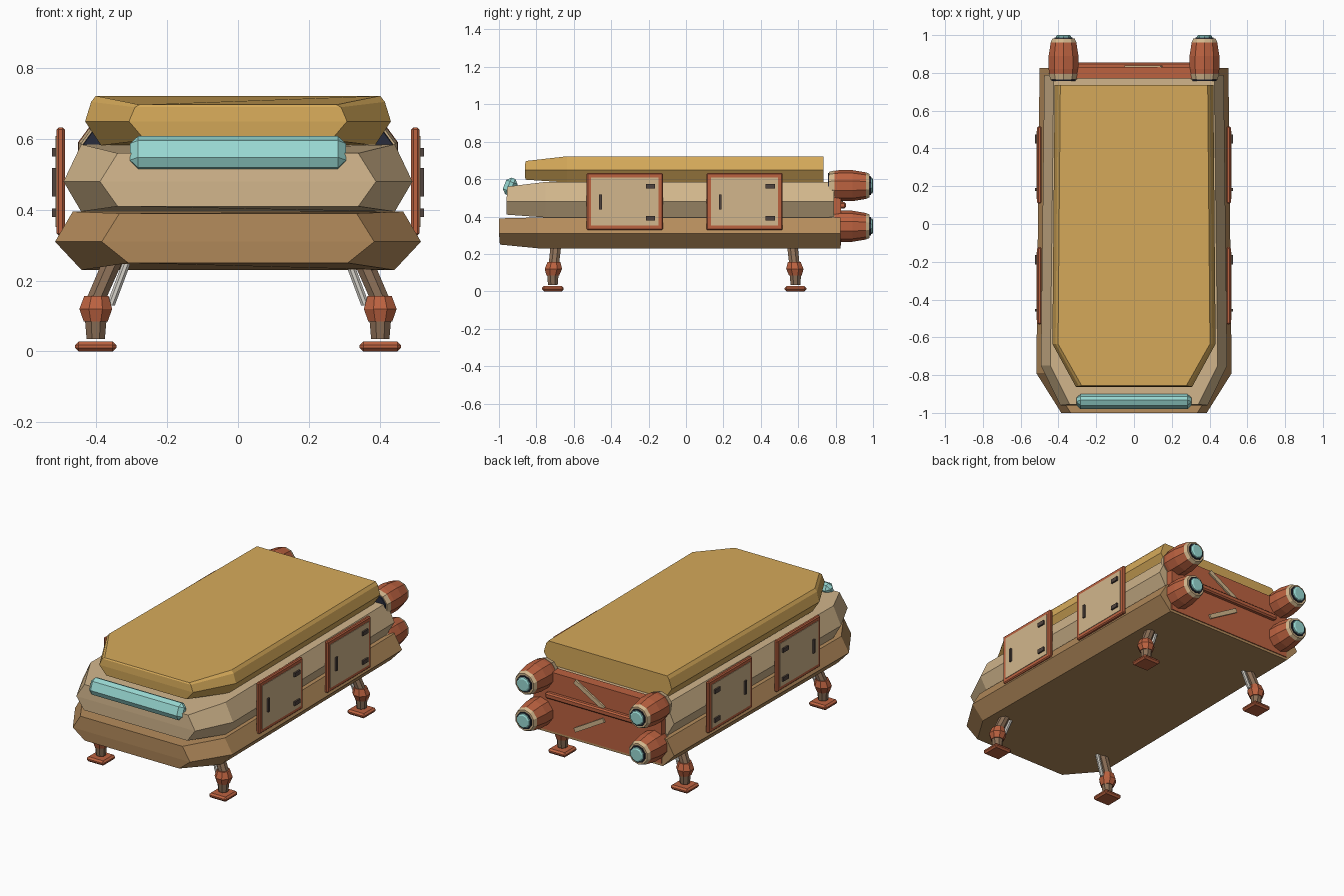
import bpy, bmesh, math
from mathutils import Vector, Matrix

if "Cube" in bpy.data.objects:
    bpy.data.objects.remove(bpy.data.objects["Cube"])


def material(name, hexcode):
    def lin(c):
        c /= 255
        return c / 12.92 if c < 0.04 else ((c + 0.055) / 1.055) ** 2.4
    m = bpy.data.materials.new(name)
    m.diffuse_color = [lin(int(hexcode[i:i + 2], 16)) for i in (0, 2, 4)] + [1]
    m.use_nodes = True
    m.node_tree.nodes["Principled BSDF"].inputs["Base Color"].default_value = m.diffuse_color
    return m


GOLD = material("gold", "D6AA5A")
SAND = material("sand", "D2B68C")
TAN = material("tan", "B58C5C")
RUST = material("rust", "BC6240")
GLASS = material("glass", "98D8D2")
NAVY = material("navy", "282C3C")
BROWN = material("brown", "8A6E56")
PALE = material("pale", "D0CCC4")
DARK = material("dark", "50443E")


def finish(name, bm, mat):
    bmesh.ops.recalc_face_normals(bm, faces=bm.faces[:])
    me = bpy.data.meshes.new(name)
    bm.to_mesh(me)
    bm.free()
    me.materials.append(mat)
    ob = bpy.data.objects.new(name, me)
    bpy.context.collection.objects.link(ob)
    return ob


def loft(name, loops, mat):
    """Skin a stack of equal-length closed loops and cap both ends."""
    bm = bmesh.new()
    rows = [[bm.verts.new(p) for p in loop] for loop in loops]
    n = len(rows[0])
    for a, b in zip(rows, rows[1:]):
        for i in range(n):
            j = (i + 1) % n
            bm.faces.new((a[i], a[j], b[j], b[i]))
    bm.faces.new(rows[0])
    bm.faces.new(rows[-1])
    return finish(name, bm, mat)


def box(name, loc, size, mat, bevel=0.0, rot=None):
    bm = bmesh.new()
    bmesh.ops.create_cube(bm, size=1)
    bmesh.ops.scale(bm, vec=size, verts=bm.verts)
    if bevel:
        bmesh.ops.bevel(bm, geom=bm.edges[:], offset=bevel, segments=1, affect='EDGES')
    if rot:
        bmesh.ops.transform(bm, matrix=rot, verts=bm.verts)
    bmesh.ops.translate(bm, vec=loc, verts=bm.verts)
    return finish(name, bm, mat)


def rings(name, centres, mat, n=8, axis='z'):
    """Lofted n-gon rings given as (x, y, z, radius), across axis y or z."""
    loops = []
    for x, y, z, r in centres:
        loop = []
        for i in range(n):
            a = 2 * math.pi * (i + 0.5) / n
            c, s = r * math.cos(a), r * math.sin(a)
            loop.append((x + c, y, z + s) if axis == 'y' else (x + c, y + s, z))
        loops.append(loop)
    return loft(name, loops, mat)


def hull(name, plan, levels, mat):
    """Plan: (half width, y) from back to front. Levels: (z, front z, inset, y inset)."""
    loops = []
    for z, zf, inset, yin in levels:
        half = []
        for i, (w, y) in enumerate(plan):
            front = i == len(plan) - 1
            half.append((w - inset, y + (yin if front else 0), zf if front else z))
        loops.append(half + [(-x, y, z) for x, y, z in reversed(half)])
    return loft(name, loops, mat)


# Three stacked hull slabs
hull("lower_hull", [(0.5, 0.825), (0.517, -0.79), (0.385, -1.0)],
     [(0.23, 0.25, 0.075, 0.005), (0.31, 0.31, 0, 0), (0.395, 0.39, 0.05, 0.0)], TAN)
hull("middle_hull", [(0.475, 0.79), (0.493, -0.75), (0.39, -0.96)],
     [(0.395, 0.41, 0.05, 0.0), (0.48, 0.48, 0, 0), (0.585, 0.56, 0.05, 0.005)], SAND)
hull("roof_hull", [(0.42, 0.735), (0.432, -0.635), (0.308, -0.862)],
     [(0.582, 0.597, 0.045, 0.003), (0.65, 0.65, 0, 0), (0.705, 0.69, 0.017, 0.003),
      (0.722, 0.697, 0.03, 0.008)], GOLD)

# Front window bar, leaning back
box("front_window", (0, -0.94, 0.56), (0.61, 0.065, 0.095), GLASS, 0.022,
    Matrix.Rotation(math.radians(-22), 4, 'X'))

# Side doors with frame, handle and hinges
for s in (1, -1):
    for y in (-0.327, 0.313):
        box("door_frame", (s * 0.501, y, 0.48), (0.023, 0.408, 0.305), RUST, 0.006)
        box("door_panel", (s * 0.507, y, 0.48), (0.017, 0.36, 0.257), SAND)
        box("door_handle", (s * 0.518, y - 0.13, 0.478), (0.014, 0.015, 0.08), DARK)
        for z in (0.563, 0.392):
            box("door_hinge", (s * 0.518, y + 0.137, z), (0.014, 0.05, 0.024), DARK)

# Rear bulkhead with cross bar and diagonal braces
box("rear_panel", (0, 0.8, 0.42), (0.84, 0.06, 0.35), RUST)
box("rear_crossbar", (0, 0.835, 0.46), (0.66, 0.04, 0.035), RUST, 0.008)
for z, tilt in ((0.53, 30), (0.35, -30)):
    box("rear_brace", (0.05, 0.833, z), (0.22, 0.014, 0.025), SAND,
        rot=Matrix.Rotation(math.radians(-tilt), 4, 'Y'))

# Four engines
for s in (1, -1):
    for z in (0.565, 0.348):
        def part(name, profile, mat):
            rings(name, [(s * 0.373, y, z, r) for y, r in profile], mat, 10, 'y')
        part("engine_intake", [(0.758, 0.066), (0.772, 0.07)], NAVY)
        part("engine_collar", [(0.765, 0.074), (0.795, 0.081)], SAND)
        part("engine_body", [(0.795, 0.079), (0.82, 0.083), (0.89, 0.083), (0.962, 0.071)], RUST)
        part("engine_rim", [(0.962, 0.071), (0.982, 0.062)], SAND)
        part("engine_nozzle", [(0.97, 0.052), (0.988, 0.05)], NAVY)
        part("engine_glow", [(0.975, 0.045), (0.995, 0.042), (1.0, 0.034)], GLASS)

# Four landing legs
for s in (1, -1):
    for y, d in ((-0.712, 1), (0.585, -1)):
        x = s * 0.402
        top = (s * 0.352, y + d * 0.018, 0.26, 0.031)
        box("foot_pad", (x, y, 0.014), (0.116, 0.116, 0.028), RUST, 0.01)
        rings("lower_leg", [(x, y, 0.035, 0.028), (x, y, 0.09, 0.033)], BROWN)
        rings("knee", [(x, y, 0.085, 0.037), (x, y + d * 0.003, 0.12, 0.05),
                       (x - s * 0.002, y + d * 0.006, 0.157, 0.037)], RUST)
        rings("upper_leg", [(x - s * 0.002, y + d * 0.006, 0.15, 0.03), top], BROWN)
        rings("leg_piston", [(s * 0.36, y + d * 0.006, 0.13, 0.013),
                             (s * 0.315, y + d * 0.018, 0.25, 0.013)], PALE)
